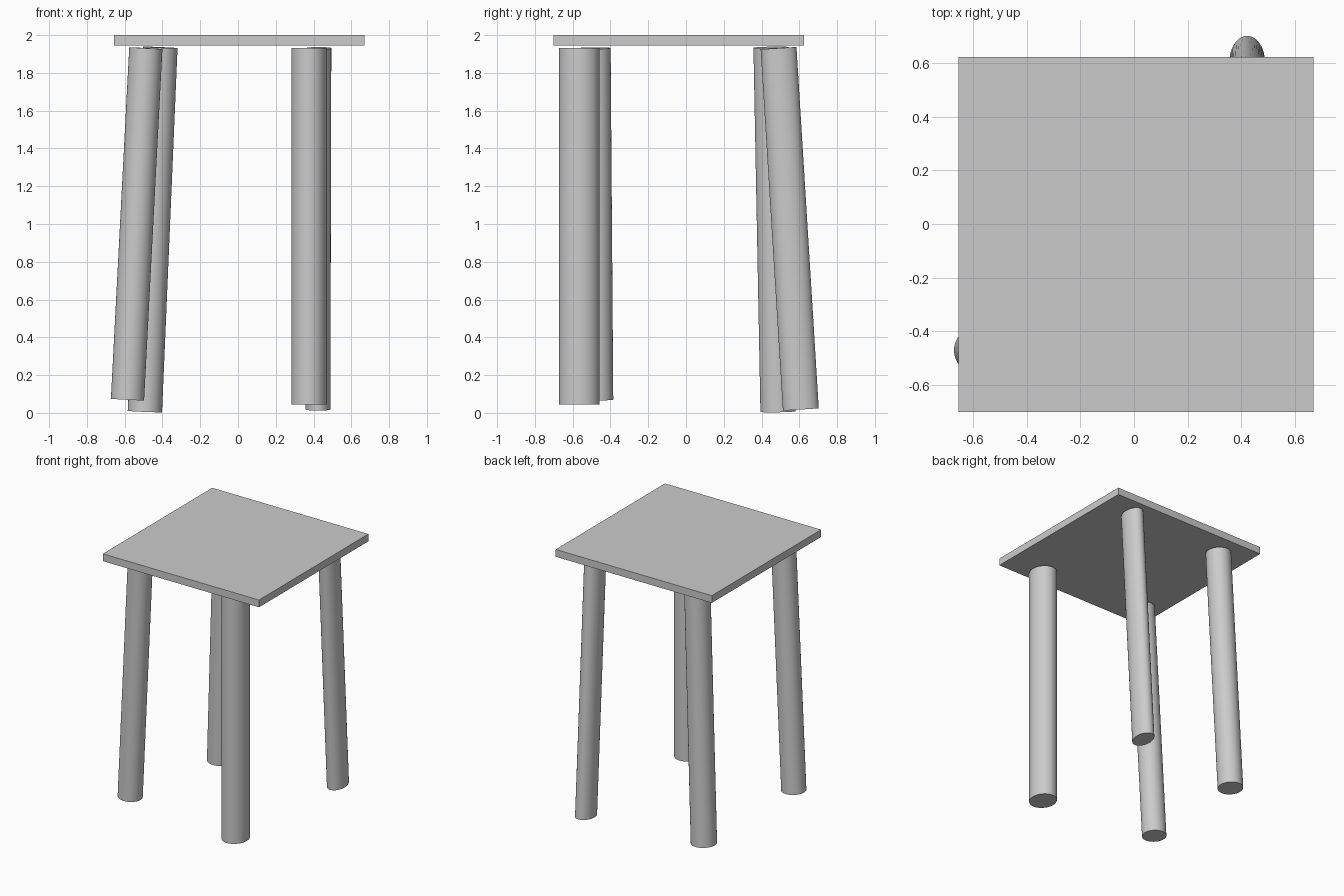
import bpy
from mathutils import Vector

if "Cube" in bpy.data.objects:
    bpy.data.objects.remove(bpy.data.objects["Cube"])


def leg(name, top, bottom, rx, ry):
    """Slightly oval round leg running between two end centres."""
    top, bottom = Vector(top), Vector(bottom)
    axis = top - bottom
    bpy.ops.mesh.primitive_cylinder_add(vertices=48, radius=1, depth=1)
    ob = bpy.context.object
    ob.name = name
    ob.scale = (rx, ry, axis.length)
    ob.rotation_mode = 'QUATERNION'
    ob.rotation_quaternion = Vector((0, 0, 1)).rotation_difference(axis)
    ob.location = (top + bottom) / 2
    bpy.ops.object.transform_apply(location=False, rotation=False, scale=True)
    bpy.ops.object.shade_smooth_by_angle()


# Flat square top, set slightly off centre
bpy.ops.mesh.primitive_cube_add(size=1, location=(0.007, -0.039, 1.972))
seat = bpy.context.object
seat.name = "seat"
seat.scale = (1.326, 1.326, 0.056)
bpy.ops.object.transform_apply(location=False, rotation=False, scale=True)

# Four uneven, splayed legs: top centre, bottom centre, radii
leg("front_left_leg", (-0.488, -0.486, 1.931), (-0.585, -0.472, 0.070), 0.088, 0.087)
leg("front_right_leg", (0.376, -0.565, 1.932), (0.376, -0.565, 0.045), 0.094, 0.107)
leg("back_left_leg", (-0.411, 0.450, 1.935), (-0.493, 0.487, 0.007), 0.091, 0.093)
leg("back_right_leg", (0.428, 0.490, 1.931), (0.423, 0.608, 0.018), 0.066, 0.095)
